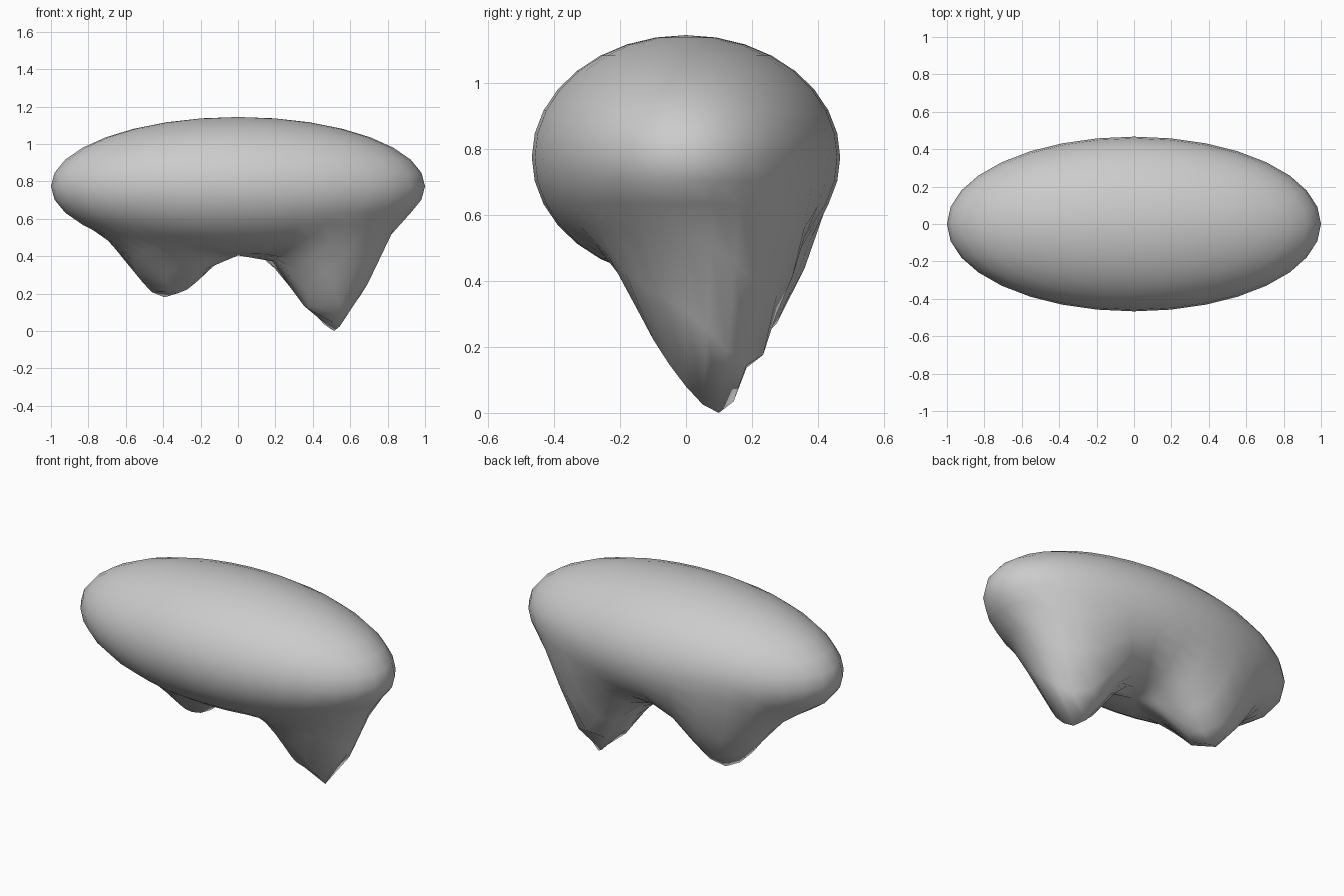
import bpy
import math
from mathutils import Vector

if "Cube" in bpy.data.objects:
    bpy.data.objects.remove(bpy.data.objects["Cube"])

# Squashed sphere body
bpy.ops.mesh.primitive_uv_sphere_add(segments=32, ring_count=16, radius=1, location=(0, 0, 0))
body = bpy.context.object
body.name = "body"
mesh = body.data
RX, RY, RZ, CZ = 1.0, 0.467, 0.37, 0.774
for v in mesh.vertices:
    v.co = (v.co.x * RX, v.co.y * RY, v.co.z * RZ + CZ)


def pull_down(ring, angle, tip_z, radius=0.41):
    """Pull an underside vertex down to tip_z with a smooth falloff."""
    p, t = math.radians(ring), math.radians(angle)
    start = Vector((RX * math.sin(p) * math.cos(t),
                    RY * math.sin(p) * math.sin(t),
                    CZ - RZ * math.cos(p)))
    depth = start.z - tip_z
    for v in mesh.vertices:
        f = 1 - (v.co - start).length / radius
        if f > 0:
            v.co.z -= depth * f * f * (3 - 2 * f)


# Two stubby legs drawn out of the underside
pull_down(33.75, 22.5, 0.0)
pull_down(33.75, 135, 0.18)

mesh.shade_smooth()
mesh.update()
